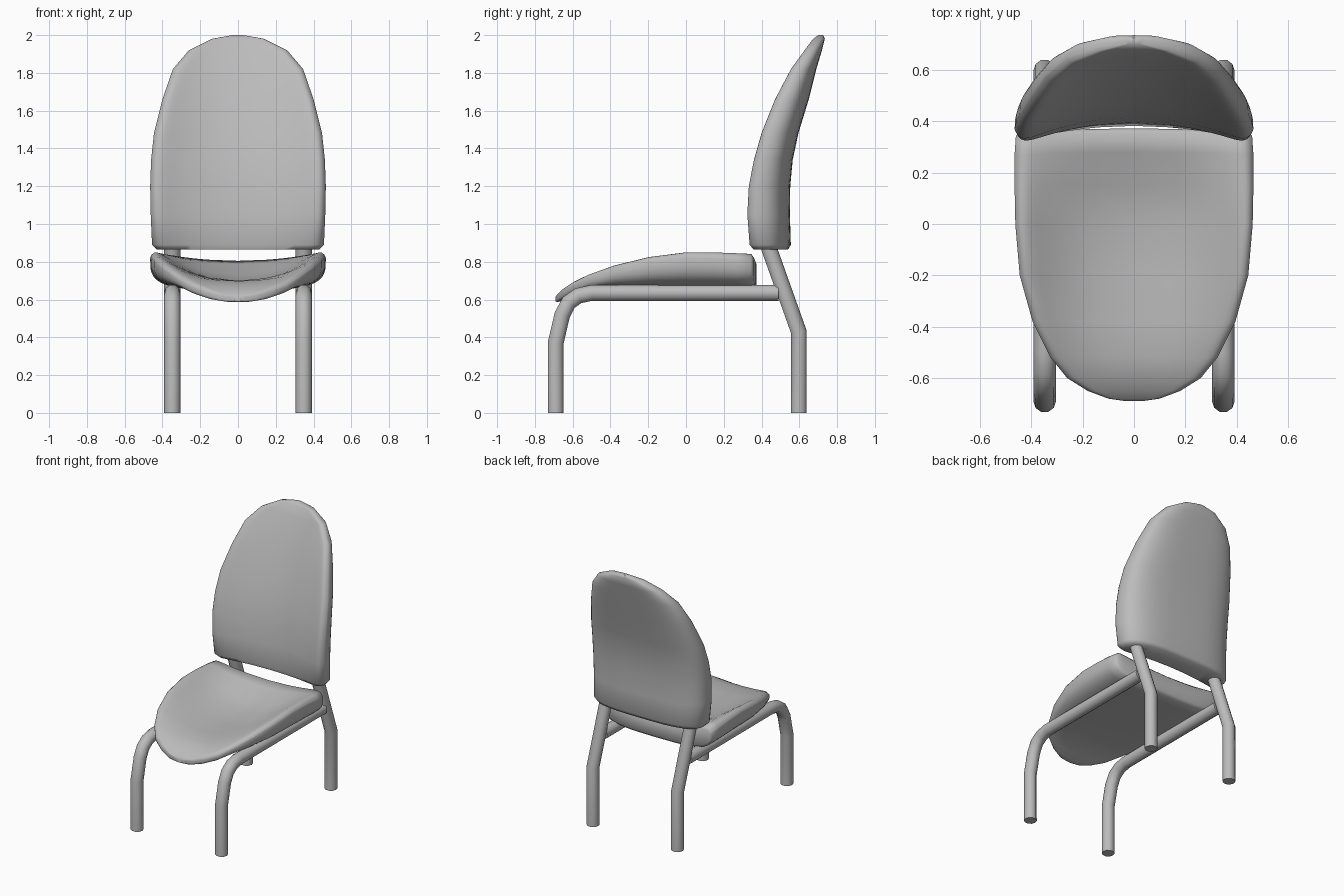
import bpy
import bmesh
from math import sin, cos, pi, copysign

cube = bpy.data.objects.get("Cube")
if cube:
    bpy.data.objects.remove(cube, do_unlink=True)

grey = bpy.data.materials.new("plain grey")
grey.use_nodes = True
grey.diffuse_color = (0.5, 0.5, 0.5, 1)
grey.node_tree.nodes["Principled BSDF"].inputs["Base Color"].default_value = (0.5, 0.5, 0.5, 1)


def finish(obj, angle):
    """Give the object its colour and smooth shading."""
    obj.data.materials.clear()
    obj.data.materials.append(grey)
    bpy.ops.object.select_all(action='DESELECT')
    obj.select_set(True)
    bpy.context.view_layer.objects.active = obj
    bpy.ops.object.shade_smooth_by_angle(angle=angle)


def cushion(name, stations, place, p, q, bow=0.0, segs=24):
    """Loft a dished pad. Station: along, half width, dish centre, rim, underside."""
    bm = bmesh.new()
    rows = []
    for i, (along, w, centre, rim, under) in enumerate(stations):
        roll = 0.25 * (rim - under)
        top, bottom = [], []
        for k in range(segs + 1):
            a = pi * (k / segs - 0.5)
            u = copysign(abs(sin(a)) ** p, a)
            v = max(cos(a), 0) ** q
            t = along - bow * u * u * max(0, 1 - i / 5)
            face = centre + (rim - centre) * u * u - roll * abs(u) ** 24
            edge = rim - roll
            top.append(bm.verts.new(place(u * w, t, face)))
            if k in (0, segs):
                bottom.append(top[-1])
            else:
                bottom.append(bm.verts.new(place(u * w, t, edge + (under - edge) * v)))
        rows.append((top, bottom))
    # skin between the stations
    for one, two in zip(rows, rows[1:]):
        for side in (0, 1):
            for k in range(segs):
                bm.faces.new((one[side][k], one[side][k + 1], two[side][k + 1], two[side][k]))
    # end walls
    for top, bottom in (rows[0], rows[-1]):
        for k in range(segs):
            corners = dict.fromkeys((top[k], top[k + 1], bottom[k + 1], bottom[k]))
            bm.faces.new(list(corners))
    bmesh.ops.recalc_face_normals(bm, faces=bm.faces)
    mesh = bpy.data.meshes.new(name)
    bm.to_mesh(mesh)
    bm.free()
    obj = bpy.data.objects.new(name, mesh)
    bpy.context.collection.objects.link(obj)
    finish(obj, 1.1)


def tube(name, x, path, radius=0.044):
    """Round bar following a side-on path of (y, z) points."""
    curve = bpy.data.curves.new(name, 'CURVE')
    curve.dimensions = '3D'
    curve.bevel_depth = radius
    curve.bevel_resolution = 3
    curve.use_fill_caps = True
    spline = curve.splines.new('POLY')
    spline.points.add(len(path) - 1)
    for point, (y, z) in zip(spline.points, path):
        point.co = (x, y, z, 1)
    obj = bpy.data.objects.new(name, curve)
    bpy.context.collection.objects.link(obj)
    bpy.ops.object.select_all(action='DESELECT')
    obj.select_set(True)
    bpy.context.view_layer.objects.active = obj
    bpy.ops.object.convert(target='MESH')
    finish(bpy.context.object, 0.7)


# Seat pad, from rear edge to nose
cushion("seat", [
    (0.372, 0.445, 0.79, 0.83, 0.67),
    (0.355, 0.46, 0.805, 0.855, 0.65),
    (0.28, 0.465, 0.785, 0.865, 0.65),
    (0.15, 0.465, 0.73, 0.88, 0.65),
    (0.0, 0.462, 0.70, 0.885, 0.65),
    (-0.2, 0.445, 0.695, 0.855, 0.65),
    (-0.38, 0.395, 0.70, 0.80, 0.65),
    (-0.52, 0.325, 0.698, 0.74, 0.64),
    (-0.6, 0.26, 0.678, 0.695, 0.615),
    (-0.65, 0.18, 0.65, 0.66, 0.595),
    (-0.68, 0.10, 0.628, 0.63, 0.587),
    (-0.69, 0.03, 0.615, 0.615, 0.59),
], lambda x, t, h: (x, t, h), 0.52, 0.6, bow=0.015)

# Backrest pad, from lower edge to crown; depth is measured towards the front
cushion("backrest", [
    (0.865, 0.43, -0.39, -0.345, -0.54),
    (0.89, 0.455, -0.382, -0.32, -0.555),
    (1.05, 0.462, -0.395, -0.302, -0.55),
    (1.2, 0.465, -0.415, -0.308, -0.552),
    (1.34, 0.46, -0.445, -0.335, -0.565),
    (1.48, 0.445, -0.485, -0.375, -0.595),
    (1.66, 0.40, -0.545, -0.45, -0.65),
    (1.82, 0.345, -0.607, -0.54, -0.69),
    (1.92, 0.26, -0.65, -0.62, -0.72),
    (1.98, 0.14, -0.68, -0.67, -0.735),
    (2.0, 0.03, -0.70, -0.70, -0.725),
], lambda x, t, h: (x, -h, t), 0.6, 0.75)

# Bent tube frame on each side
for side, x in (("left", 0.348), ("right", -0.348)):
    tube(side + "_front_leg_and_rail", x, [
        (-0.69, 0), (-0.69, 0.37), (-0.655, 0.52), (-0.62, 0.585),
        (-0.57, 0.62), (-0.5, 0.635), (0.49, 0.635)])
    tube(side + "_rear_leg", x, [(0.597, 0), (0.597, 0.43), (0.44, 0.87), (0.43, 0.95)])
